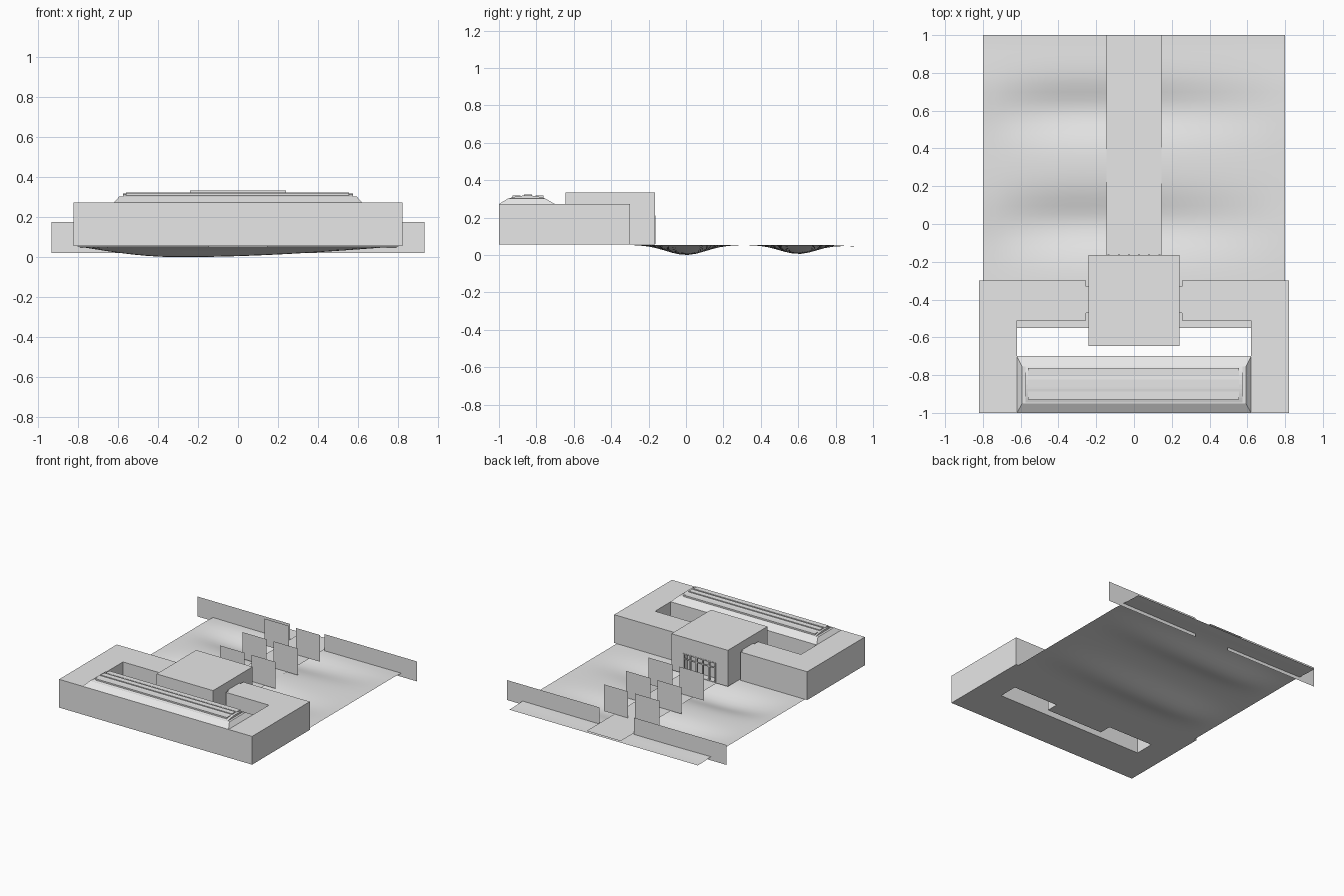
import bpy, bmesh, math

if "Cube" in bpy.data.objects:
    bpy.data.objects.remove(bpy.data.objects["Cube"])

grey = bpy.data.materials.new("plain_grey")
grey.diffuse_color = (0.8, 0.8, 0.8, 1)
grey.use_nodes = True
grey.node_tree.nodes["Principled BSDF"].inputs["Base Color"].default_value = grey.diffuse_color


def make(name, bm, fix=True):
    if fix:
        bmesh.ops.recalc_face_normals(bm, faces=bm.faces)
    me = bpy.data.meshes.new(name)
    bm.to_mesh(me)
    bm.free()
    me.materials.append(grey)
    ob = bpy.data.objects.new(name, me)
    bpy.context.collection.objects.link(ob)
    return ob


def prism(name, outline, z0, z1):
    bm = bmesh.new()
    f = bm.faces.new([bm.verts.new((x, y, z0)) for x, y in outline])
    r = bmesh.ops.extrude_face_region(bm, geom=[f], use_keep_orig=True)
    for v in r["geom"]:
        if isinstance(v, bmesh.types.BMVert):
            v.co.z = z1
    return make(name, bm)


def box(name, x0, x1, y0, y1, z0, z1):
    return prism(name, [(x0, y0), (x1, y0), (x1, y1), (x0, y1)], z0, z1)


def sheet(name, pts):
    bm = bmesh.new()
    bm.faces.new([bm.verts.new(p) for p in pts])
    return make(name, bm, False)


def card(name, x0, x1, y, z0, z1):
    return sheet(name, [(x1, y, z0), (x0, y, z0), (x0, y, z1), (x1, y, z1)])


# Main building: ring of wings around an open courtyard
half = [(0.255, -0.3), (0.82, -0.3), (0.82, -1), (-0.82, -1), (-0.82, -0.3),
        (-0.255, -0.3), (-0.255, -0.51), (-0.62, -0.51), (-0.62, -0.70),
        (0.62, -0.70), (0.62, -0.51), (0.255, -0.51)]
prism("building_wings", half, 0.055, 0.272)

# Entrance hall with a recessed doorway, and links to the wings
hall = box("entrance_hall", -0.24, 0.24, -0.645, -0.165, 0.055, 0.333)
cutter = box("doorway_cutter", -0.14, 0.14, -0.22, -0.1, 0.06, 0.208)
cutter.hide_render = True
cutter.hide_viewport = True
mod = hall.modifiers.new("doorway", "BOOLEAN")
mod.object = cutter
mod.operation = "DIFFERENCE"
mod.solver = "EXACT"
for s in (-1, 1):
    a, b = sorted((s * 0.235, s * 0.26))
    box("wing_link", a, b, -0.47, -0.33, 0.055, 0.27)

# Door frame posts and rails
for i in range(6):
    x = -0.134 + i * 0.0536
    box("door_post", x - 0.005, x + 0.005, -0.175, -0.162, 0.058, 0.208)
for z in (0.165, 0.202):
    box("door_rail", -0.14, 0.14, -0.173, -0.163, z, z + 0.008)

# Skylight: sloped curb
bm = bmesh.new()
rings = []
for hx, y0, y1, z in ((0.62, -1, -0.70, 0.272), (0.592, -0.95, -0.755, 0.303)):
    rings.append([bm.verts.new(p) for p in
                  ((-hx, y0, z), (hx, y0, z), (hx, y1, z), (-hx, y1, z))])
for i in range(4):
    j = (i + 1) % 4
    bm.faces.new((rings[0][i], rings[0][j], rings[1][j], rings[1][i]))
for r in rings:
    bm.faces.new(r)
make("skylight_curb", bm)


def arc_z(y):
    return 0.303 + 0.015 * (1 - ((y + 0.85) / 0.095) ** 2)


# Skylight: arched glazing and three long raised strips
bm = bmesh.new()
sides = []
for x in (-0.575, 0.575):
    ys = [-0.945 + 0.19 * i / 8 for i in range(9)]
    sides.append([bm.verts.new((x, y, arc_z(y))) for y in ys])
for i in range(8):
    bm.faces.new((sides[0][i], sides[1][i], sides[1][i + 1], sides[0][i + 1]))
for s in sides:
    bm.faces.new(s)
make("skylight_arch", bm)
for y in (-0.907, -0.845, -0.784):
    box("skylight_strip", -0.56, 0.555, y - 0.021, y + 0.021,
        0.303, arc_z(y) + 0.006)


# Rolling lawn
def lawn_z(x, y):
    side = math.cos(math.pi / 2 * (x + 0.3) / (0.5 if x < -0.3 else 1.1))
    dip = math.exp(-(y / 0.15) ** 2) + 0.9 * math.exp(-((y - 0.6) / 0.14) ** 2)
    fade = 0.01 * max(0, min(1, (y - 0.75) / 0.2))
    return 0.054 - 0.054 * side * dip - fade


bm = bmesh.new()
N, M = 24, 36
g = [[bm.verts.new((x, y, max(0, lawn_z(x, y))))
      for x in (-0.8 + 1.6 * i / N for i in range(N + 1))]
     for y in (-0.55 + 1.55 * j / M for j in range(M + 1))]
for j in range(M):
    for i in range(N):
        f = bm.faces.new((g[j][i], g[j][i + 1], g[j + 1][i + 1], g[j + 1][i]))
        f.smooth = True
make("lawn", bm, False)

# Flat path to the entrance
sheet("path", [(-0.145, -0.165, 0.056), (0.145, -0.165, 0.056),
               (0.145, 1, 0.056), (-0.145, 1, 0.056)])

# Fences and tree cards on both sides of the path
for s in (-1, 1):
    a, b = sorted((s * 0.145, s * 0.932))
    card("fence", a, b, 0.84, 0.022, 0.175)
    a, b = sorted((s * 0.03, s * 0.235))
    for y in (0.12, 0.39, 0.66):
        card("tree_card", a, b, y, 0.055, 0.26)
